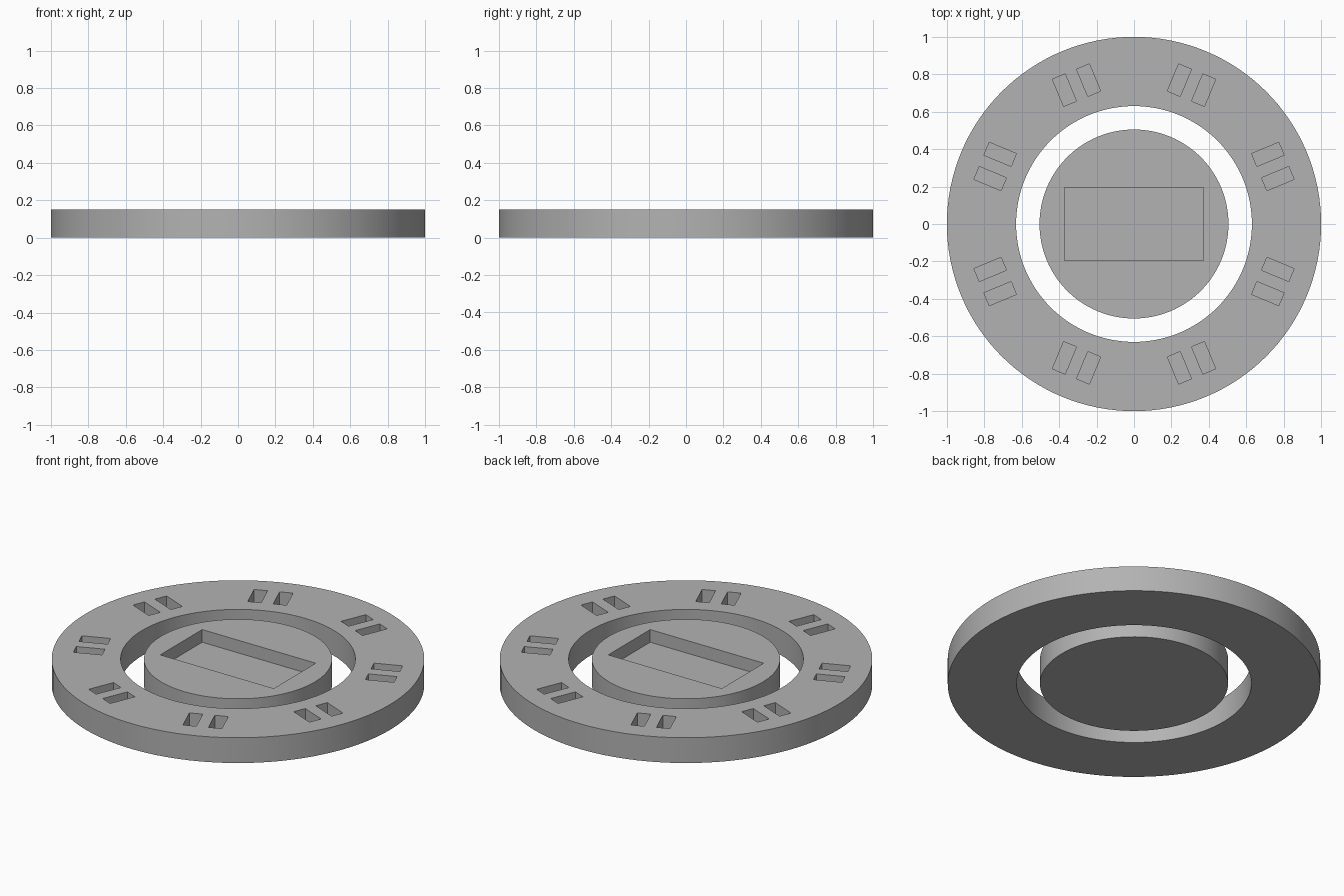
import bpy, bmesh, math
from mathutils import Matrix, Vector

cube = bpy.data.objects.get("Cube")
if cube:
    bpy.data.objects.remove(cube)

HEIGHT = 0.15
POCKET = 0.075
SEGMENTS = 128

grey = bpy.data.materials.new("plain grey")
grey.use_nodes = True
grey.diffuse_color = (0.45, 0.45, 0.45, 1)
grey.node_tree.nodes["Principled BSDF"].inputs["Base Color"].default_value = grey.diffuse_color


def add_object(name, bm):
    bmesh.ops.recalc_face_normals(bm, faces=bm.faces)
    mesh = bpy.data.meshes.new(name)
    bm.to_mesh(mesh)
    bm.free()
    mesh.materials.append(grey)
    obj = bpy.data.objects.new(name, mesh)
    bpy.context.collection.objects.link(obj)
    return obj


def add_box(bm, length, width, matrix):
    """Box reaching from the pocket floor to well above the top face."""
    low, high = HEIGHT - POCKET, HEIGHT + 0.1
    place = Matrix.Translation((0, 0, (low + high) / 2)) @ matrix
    bmesh.ops.create_cube(bm, size=1, matrix=place @ Matrix.Diagonal((length, width, high - low, 1)))


def cut(obj, cutter):
    """Subtract the cutter, bake the result and drop the cutter."""
    cutter.hide_render = True
    mod = obj.modifiers.new("pockets", 'BOOLEAN')
    mod.operation, mod.solver, mod.object = 'DIFFERENCE', 'EXACT', cutter
    bpy.ops.object.select_all(action='DESELECT')
    bpy.context.view_layer.objects.active = obj
    obj.select_set(True)
    bpy.ops.object.modifier_apply(modifier=mod.name)
    bpy.data.objects.remove(cutter)
    bpy.ops.object.shade_smooth_by_angle(angle=math.radians(30))


# Outer ring: rectangular section spun around the axis
bm = bmesh.new()
section = [bm.verts.new(p) for p in
           ((0.63, 0, 0), (1, 0, 0), (1, 0, HEIGHT), (0.63, 0, HEIGHT))]
edges = [bm.edges.new((section[i], section[(i + 1) % 4])) for i in range(4)]
bmesh.ops.spin(bm, geom=section + edges, cent=(0, 0, 0), axis=(0, 0, 1),
               angle=math.tau, steps=SEGMENTS, use_merge=True)
bmesh.ops.remove_doubles(bm, verts=bm.verts, dist=0.0001)
ring = add_object("outer_ring", bm)

# Eight pairs of radial slots in the ring
bm = bmesh.new()
for k in range(8):
    turn = Matrix.Rotation(math.radians(22.5 + 45 * k), 4, 'Z')
    for side in (-1, 1):
        add_box(bm, 0.157, 0.074, turn @ Matrix.Translation((0.803, side * 0.07, 0)))
cut(ring, add_object("slot_cutter", bm))

# Centre disc with a rectangular recess
bm = bmesh.new()
bmesh.ops.create_cone(bm, cap_ends=True, segments=SEGMENTS, radius1=0.505, radius2=0.505,
                      depth=HEIGHT, matrix=Matrix.Translation((0, 0, HEIGHT / 2)))
disc = add_object("centre_disc", bm)
bm = bmesh.new()
add_box(bm, 0.744, 0.392, Matrix.Identity(4))
cut(disc, add_object("recess_cutter", bm))
